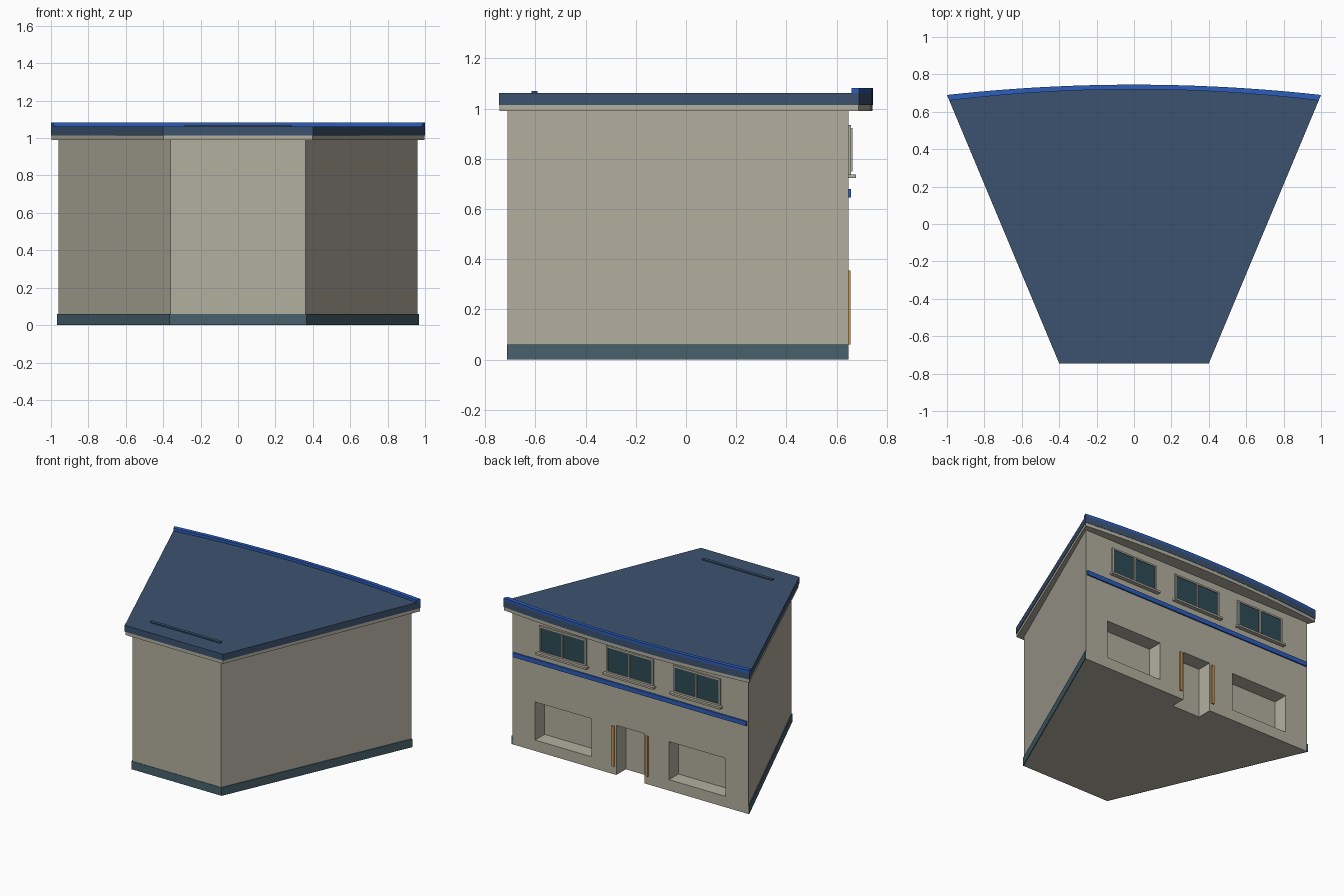
import bpy, bmesh

if "Cube" in bpy.data.objects:
    bpy.data.objects.remove(bpy.data.objects["Cube"])

def material(name, rgb):
    m = bpy.data.materials.new(name)
    m.diffuse_color = (*rgb, 1)
    m.use_nodes = True
    m.node_tree.nodes["Principled BSDF"].inputs["Base Color"].default_value = m.diffuse_color
    return m

STONE = material("stone", (0.45, 0.43, 0.35))
SLATE = material("slate_blue", (0.045, 0.085, 0.16))
BLUE = material("bright_blue", (0.025, 0.11, 0.5))
PLINTH = material("plinth_grey", (0.065, 0.12, 0.15))
GLASS = material("glass", (0.025, 0.07, 0.09))
ORANGE = material("orange", (0.6, 0.3, 0.07))

def finish(name, bm, mat):
    bmesh.ops.recalc_face_normals(bm, faces=bm.faces)
    me = bpy.data.meshes.new(name)
    bm.to_mesh(me)
    bm.free()
    ob = bpy.data.objects.new(name, me)
    bpy.context.collection.objects.link(ob)
    if mat:
        me.materials.append(mat)
    return ob

def prism(name, pts, z0, z1, mat):
    """Extrude a plan outline from z0 to z1."""
    bm = bmesh.new()
    f = bm.faces.new([bm.verts.new((x, y, z0)) for x, y in pts])
    r = bmesh.ops.extrude_face_region(bm, geom=[f])
    bmesh.ops.translate(bm, vec=(0, 0, z1 - z0),
                        verts=[v for v in r["geom"] if isinstance(v, bmesh.types.BMVert)])
    return finish(name, bm, mat)

def boxes(name, dims, mat):
    """One object from several boxes (x0, x1, y0, y1, z0, z1)."""
    bm = bmesh.new()
    for x0, x1, y0, y1, z0, z1 in dims:
        vs = bmesh.ops.create_cube(bm, size=1)["verts"]
        bmesh.ops.scale(bm, vec=(x1 - x0, y1 - y0, z1 - z0), verts=vs)
        bmesh.ops.translate(bm, vec=((x0 + x1) / 2, (y0 + y1) / 2, (z0 + z1) / 2), verts=vs)
    return finish(name, bm, mat)

def arc(half, edge_y, sag, n=24):
    """Shallow bowed edge running from +x to -x."""
    ts = [1 - 2 * i / n for i in range(n + 1)]
    return [(half * t, edge_y + sag * (1 - t * t)) for t in ts]

WALL = 0.647   # plane of the wide wall

# Wedge-shaped body with shop windows and doorway recessed into the wide wall
body = prism("body", [(-0.36, -0.71), (0.36, -0.71), (0.96, WALL), (-0.96, WALL)], 0, 0.995, STONE)
cutter = boxes("recess_cutter", [
    (-0.775, -0.315, WALL - 0.11, 0.8, 0.08, 0.36),
    (0.315, 0.775, WALL - 0.11, 0.8, 0.08, 0.36),
    (-0.114, 0.114, WALL - 0.11, 0.8, -0.1, 0.365)], None)
cutter.hide_render = True
mod = body.modifiers.new("recesses", "BOOLEAN")
mod.operation = "DIFFERENCE"
mod.solver = "EXACT"
mod.object = cutter
bpy.context.view_layer.objects.active = body
bpy.ops.object.modifier_apply(modifier=mod.name)
bpy.data.objects.remove(cutter)

# Plinth wraps the narrow front and both sides
prism("plinth", [(-0.967, WALL), (-0.366, -0.713), (0.366, -0.713), (0.967, WALL),
                 (0.95, WALL), (0.35, -0.70), (-0.35, -0.70), (-0.95, WALL)], 0, 0.06, PLINTH)

# Cornice, roof slab and raised bright edge along the bowed side
prism("cornice", [(-0.397, -0.742), (0.397, -0.742)] + arc(0.997, 0.688, 0.055), 0.99, 1.015, STONE)
prism("roof", [(-0.4, -0.745), (0.4, -0.745)] + arc(1.0, 0.69, 0.055), 1.015, 1.062, SLATE)
prism("roof_edge", arc(1.0, 0.69, 0.055) + arc(0.987, 0.66, 0.06)[::-1], 1.06, 1.082, BLUE)
boxes("roof_bar", [(-0.285, 0.285, -0.615, -0.592, 1.055, 1.07)], SLATE)

# Bright band between the storeys
boxes("wall_band", [(-0.95, 0.95, WALL - 0.005, 0.657, 0.647, 0.68)], BLUE)

# Three upper windows: frame, centre bar, panes and sill
for i, cx in enumerate((-0.545, 0, 0.545), 1):
    a, b, w = cx - 0.192, cx + 0.192, 0.012
    y0, y1, z0, z1 = WALL - 0.005, 0.657, 0.738, 0.935
    boxes(f"window_frame_{i}", [
        (a, a + w, y0, y1, z0, z1), (b - w, b, y0, y1, z0, z1),
        (a + w, b - w, y0, y1, z1 - w, z1), (a + w, b - w, y0, y1, z0, z0 + w),
        (cx - 0.006, cx + 0.006, y0, 0.663, z0 + w, z1 - w)], STONE)
    boxes(f"window_panes_{i}", [
        (a + w, cx - 0.006, y0, 0.652, z0 + w, z1 - w),
        (cx + 0.006, b - w, y0, 0.652, z0 + w, z1 - w)], GLASS)
    boxes(f"window_sill_{i}", [(a - 0.015, b + 0.015, y0, 0.677, 0.724, 0.738)], STONE)

# Orange strips either side of the doorway
for side, s in (("left", -1), ("right", 1)):
    x0, x1 = sorted((s * 0.128, s * 0.148))
    boxes(f"door_strip_{side}", [(x0, x1, WALL - 0.005, 0.656, 0.06, 0.355)], ORANGE)
